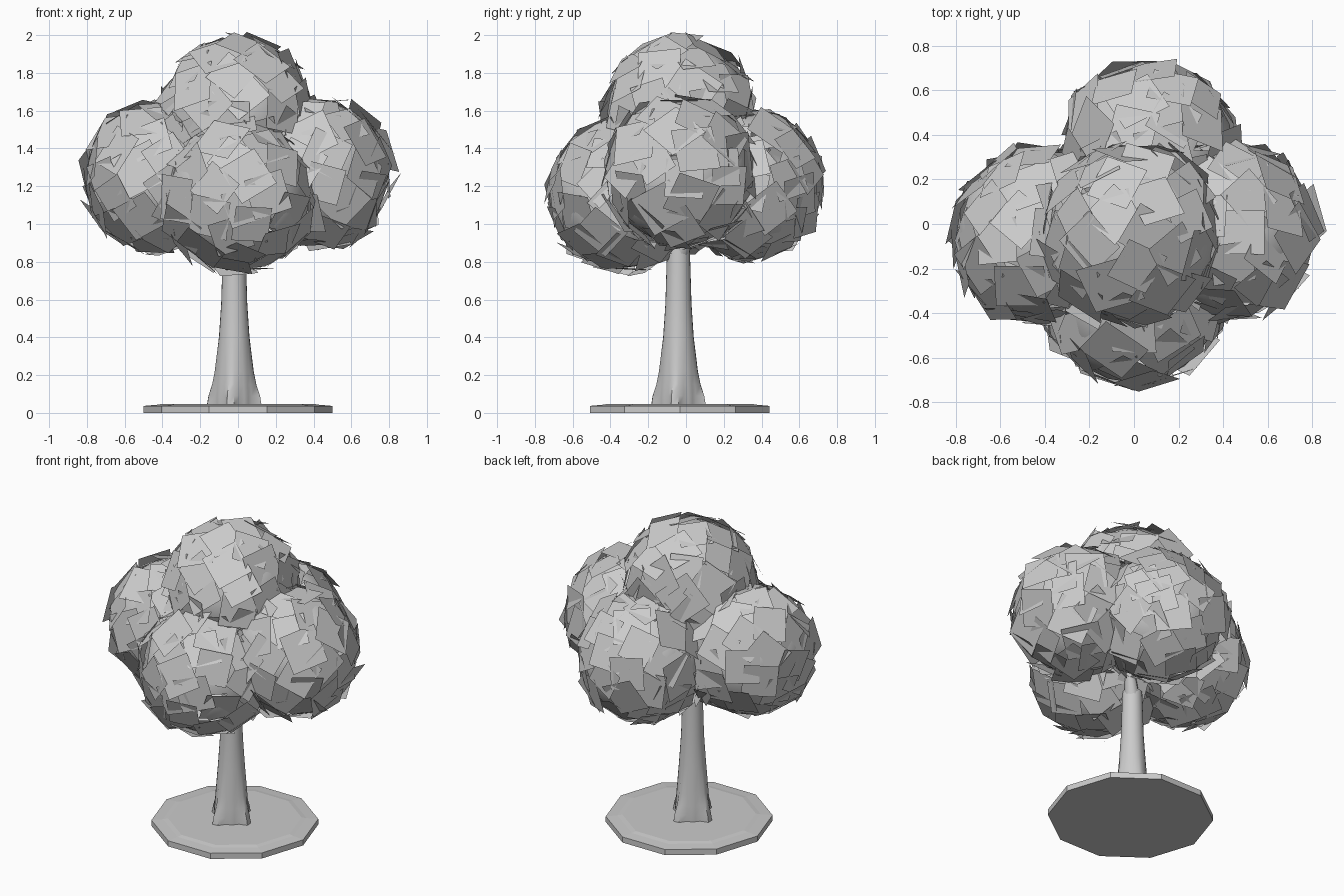
import bpy, bmesh, math, random
from mathutils import Vector, Matrix

random.seed(7)
cube = bpy.data.objects.get("Cube")
if cube:
    bpy.data.objects.remove(cube, do_unlink=True)

grey = bpy.data.materials.new("light_grey")
grey.use_nodes = True
colour = (0.6, 0.6, 0.6, 1)
grey.diffuse_color = colour
grey.node_tree.nodes["Principled BSDF"].inputs["Base Color"].default_value = colour


def finish(name, bm, smooth=None):
    """Turn a bmesh into a named object, optionally smooth shaded."""
    mesh = bpy.data.meshes.new(name)
    bm.to_mesh(mesh)
    bm.free()
    obj = bpy.data.objects.new(name, mesh)
    bpy.context.collection.objects.link(obj)
    mesh.materials.append(grey)
    if smooth:
        bpy.ops.object.select_all(action='DESELECT')
        obj.select_set(True)
        bpy.context.view_layer.objects.active = obj
        bpy.ops.object.shade_smooth_by_angle(angle=math.radians(smooth))
    return obj


def loft(bm, rings):
    """Skin closed rings of points and cap both ends."""
    loops = [[bm.verts.new(p) for p in ring] for ring in rings]
    n = len(loops[0])
    for low, high in zip(loops, loops[1:]):
        for i in range(n):
            j = (i + 1) % n
            bm.faces.new((low[i], low[j], high[j], high[i]))
    bm.faces.new(loops[0][::-1])
    bm.faces.new(loops[-1])


def circle(centre, radius, sides, lobe=0):
    """Ring of points; lobe pushes out four root ridges."""
    cx, cy, cz = centre
    ring = []
    for i in range(sides):
        a = math.tau * i / sides
        r = radius + lobe * max(0, math.cos(4 * (a + 0.15))) ** 2
        ring.append((cx + r * math.cos(a), cy + r * math.sin(a), cz))
    return ring


# Ten-sided ground plate with a shallow raised top
bm = bmesh.new()
loft(bm, [circle((0, -0.033, z), r, 10)
          for z, r in [(0, 0.5), (0.037, 0.5), (0.043, 0.43), (0.048, 0.4)]])
finish("ground_plate", bm)

# Trunk flaring into roots: height, radius, root ridge
bm = bmesh.new()
trunk = [(0.04, 0.105, 0.055), (0.09, 0.105, 0.045), (0.15, 0.1, 0.025), (0.22, 0.095, 0.012),
         (0.4, 0.081, 0), (0.58, 0.069, 0), (0.75, 0.064, 0), (0.88, 0.06, 0)]
loft(bm, [circle((-0.02, -0.04, z), r, 24, lobe) for z, r, lobe in trunk])
finish("trunk", bm, 50)


# Forked branch stubs under the crown
def branch(name, start, end, r1, r2):
    start, end = Vector(start), Vector(end)
    axis = end - start
    bm = bmesh.new()
    place = Matrix.Translation((start + end) / 2) @ axis.to_track_quat('Z', 'Y').to_matrix().to_4x4()
    bmesh.ops.create_cone(bm, cap_ends=True, segments=10, radius1=r1, radius2=r2,
                          depth=axis.length, matrix=place)
    finish(name, bm, 50)


branch("left_branch", (-0.02, -0.04, 0.82), (0.05, 0.02, 0.98), 0.05, 0.03)
branch("right_branch", (-0.02, -0.04, 0.82), (-0.08, -0.06, 0.97), 0.045, 0.028)


# Leaf clumps: a broken curved shell covered with flat square leaf cards
def clump(name, centre, radius):
    centre = Vector(centre)
    bm = bmesh.new()
    bmesh.ops.create_icosphere(bm, subdivisions=3, radius=radius * 0.955,
                               matrix=Matrix.Translation(centre))
    gaps = [f for f in bm.faces if random.random() < 0.05]
    bmesh.ops.delete(bm, geom=gaps, context='FACES')
    finish(name + "_leaf_shell", bm, 60)

    bm = bmesh.new()
    count = 64
    for i in range(count):
        z = 1 - 2 * (i + 0.5) / count
        a = i * math.pi * (3 - math.sqrt(5)) + random.uniform(-0.15, 0.15)
        flat = math.sqrt(1 - z * z)
        normal = Vector((flat * math.cos(a), flat * math.sin(a), z))
        turn = normal.to_track_quat('Z', 'Y').to_matrix().to_4x4()
        tilt = (Matrix.Rotation(random.uniform(0, math.tau), 4, 'Z')
                @ Matrix.Rotation(random.uniform(-0.25, 0.25), 4, 'X'))
        spot = Matrix.Translation(centre + normal * radius * random.uniform(0.95, 0.99))
        bmesh.ops.create_grid(bm, x_segments=1, y_segments=1,
                              size=random.uniform(0.095, 0.12), matrix=spot @ turn @ tilt)
    finish(name + "_leaf_cards", bm)


clump("front", (0.0, -0.33, 1.15), 0.4)
clump("back", (0.07, 0.33, 1.21), 0.395)
clump("left", (0.42, -0.03, 1.27), 0.395)
clump("right", (-0.42, -0.05, 1.25), 0.395)
clump("top", (-0.01, -0.04, 1.59), 0.395)
